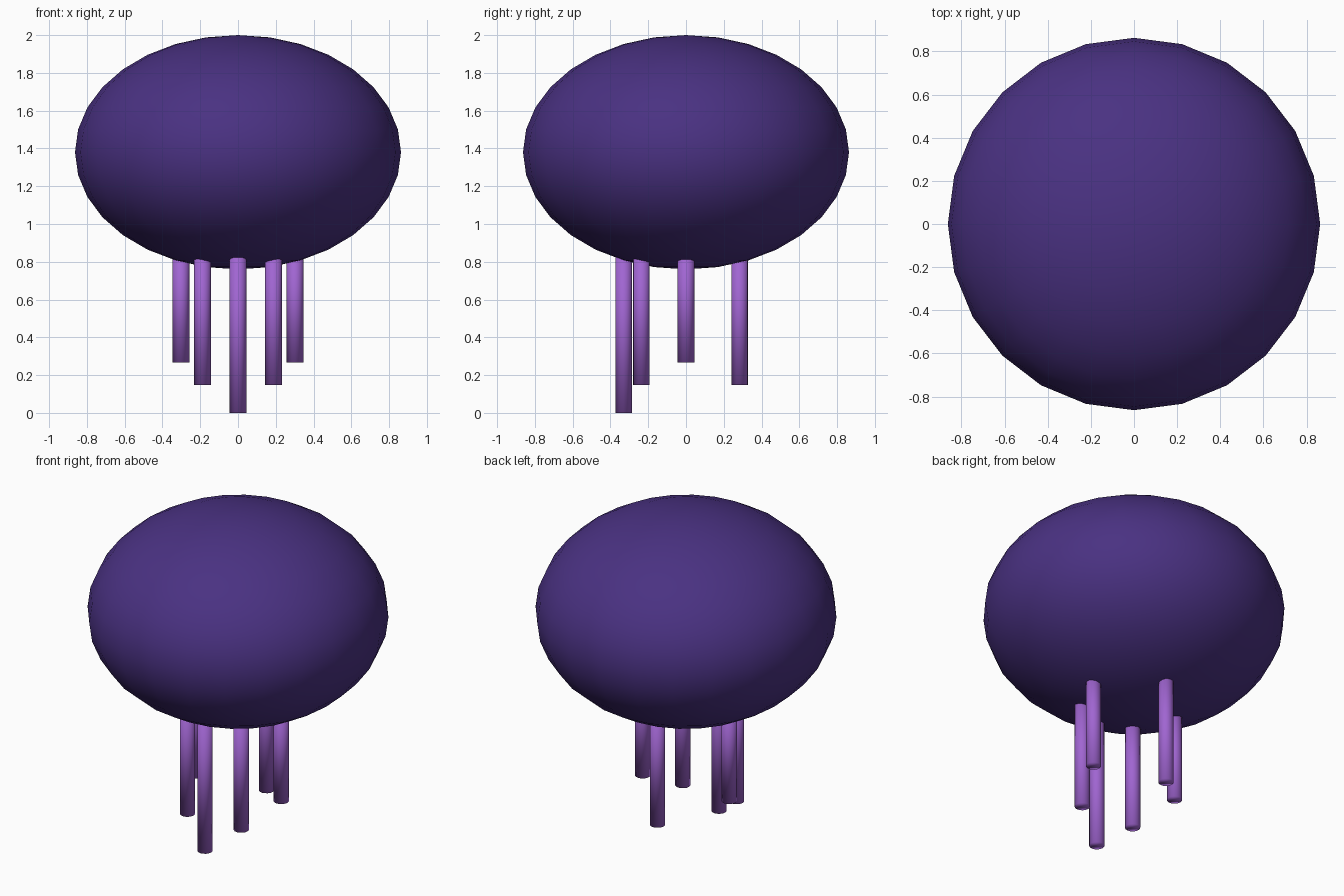
import bpy

if "Cube" in bpy.data.objects:
    bpy.data.objects.remove(bpy.data.objects["Cube"])


def material(name, rgb):
    m = bpy.data.materials.new(name)
    m.diffuse_color = (*rgb, 1.0)
    m.use_nodes = True
    m.node_tree.nodes["Principled BSDF"].inputs["Base Color"].default_value = m.diffuse_color
    return m


deep_purple = material("deep_purple", (0.068, 0.031, 0.223))
light_violet = material("light_violet", (0.352, 0.130, 0.640))


def finish(name, mat):
    obj = bpy.context.object
    obj.name = name
    obj.data.materials.append(mat)
    bpy.ops.object.shade_smooth()
    return obj


# Bell: flattened ball
bpy.ops.mesh.primitive_uv_sphere_add(segments=24, ring_count=16, radius=1,
                                     location=(0, 0, 1.38))
bpy.context.object.scale = (0.863, 0.863, 0.62)
bpy.ops.object.transform_apply(location=False, rotation=False, scale=True)
finish("bell", deep_purple)


# Tentacles: round rods sunk into the underside, smooth over their rims
def tentacle(name, x, y, bottom, top=0.92):
    bpy.ops.mesh.primitive_cylinder_add(vertices=16, radius=0.044,
                                        depth=top - bottom,
                                        location=(x, y, (top + bottom) / 2))
    finish(name, light_violet)


tentacle("front_tentacle", 0, -0.33, 0.0)
tentacle("back_tentacle", 0, 0.284, 0.147)
for side, label in ((-1, "left"), (1, "right")):
    tentacle(label + "_front_tentacle", side * 0.188, -0.236, 0.147)
    tentacle(label + "_side_tentacle", side * 0.302, 0, 0.268)
